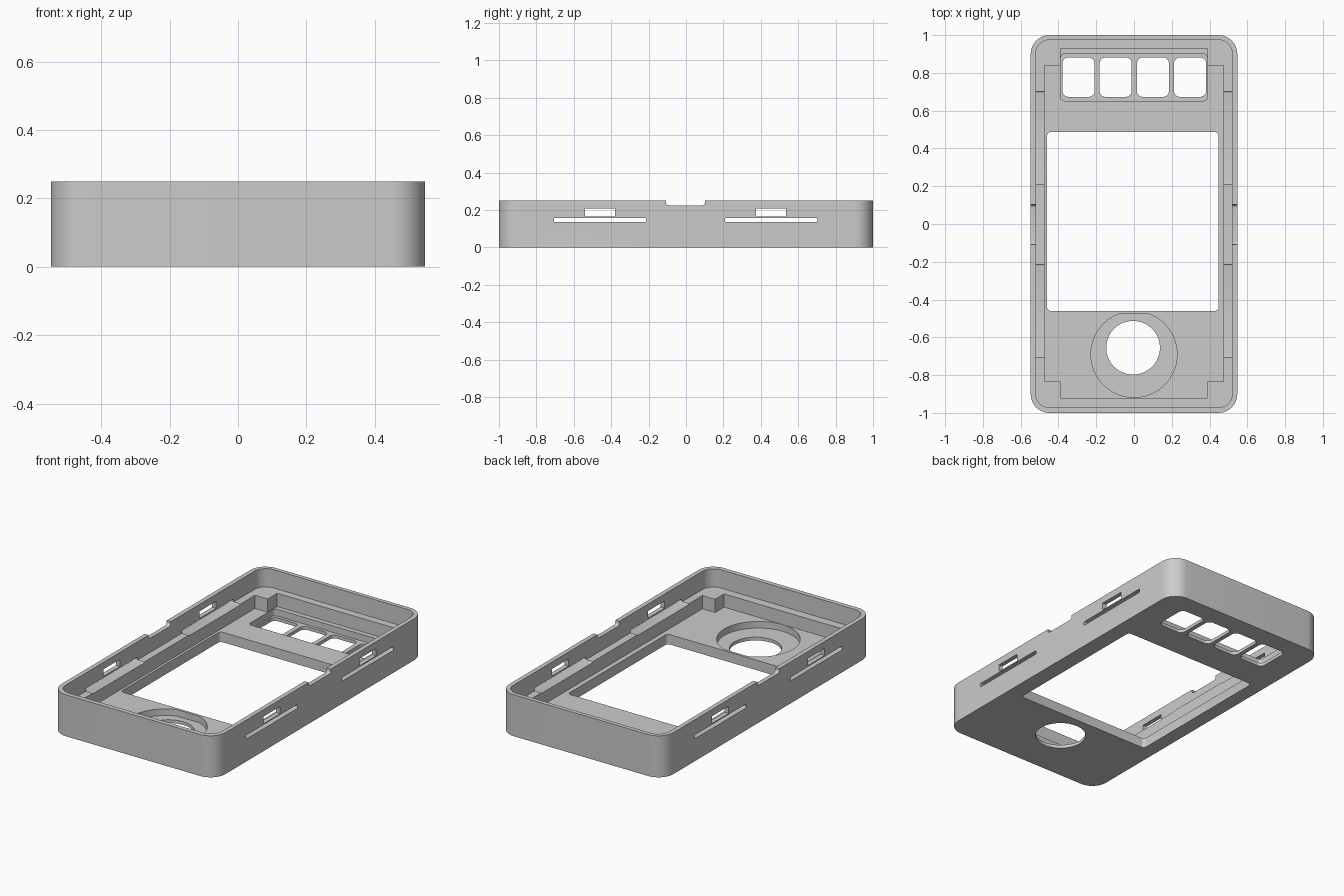
import bpy, bmesh, math

if "Cube" in bpy.data.objects:
    bpy.data.objects.remove(bpy.data.objects["Cube"])

grey = bpy.data.materials.new("mid_grey")
grey.diffuse_color = (0.6, 0.6, 0.6, 1)
grey.use_nodes = True
grey.node_tree.nodes["Principled BSDF"].inputs["Base Color"].default_value = grey.diffuse_color


def rounded(x0, x1, y0, y1, r, steps=8):
    """Outline of a rounded rectangle, counter-clockwise."""
    pts = []
    corners = [(x1 - r, y1 - r), (x0 + r, y1 - r), (x0 + r, y0 + r), (x1 - r, y0 + r)]
    for i, (cx, cy) in enumerate(corners):
        for k in range(steps + 1):
            a = math.pi / 2 * (i + k / steps)
            pts.append((cx + r * math.cos(a), cy + r * math.sin(a)))
    return pts


def circle(cx, cy, r, n=64, y_max=10):
    """Circle outline, cut flat above y_max."""
    pts = [(cx + r * math.cos(2 * math.pi * k / n), cy + r * math.sin(2 * math.pi * k / n))
           for k in range(n)]
    if all(p[1] < y_max for p in pts):
        return pts
    dx = math.sqrt(r * r - (y_max - cy) ** 2)
    low = [p for p in pts if p[1] < y_max - 1e-4]
    right = [p for p in low if p[0] > cx and p[1] >= cy]
    rest = [p for p in low if p not in right]
    return right + [(cx + dx, y_max), (cx - dx, y_max)] + rest


def prism(name, outline, low, high, sideways=False):
    """Extrude an outline along z, or (sideways) a y-z outline along x."""
    bm = bmesh.new()
    place = (lambda p: (low, p[0], p[1])) if sideways else (lambda p: (p[0], p[1], low))
    face = bm.faces.new([bm.verts.new(place(p)) for p in outline])
    new = bmesh.ops.extrude_face_region(bm, geom=[face])["geom"]
    step = (high - low, 0, 0) if sideways else (0, 0, high - low)
    bmesh.ops.translate(bm, vec=step, verts=[v for v in new if isinstance(v, bmesh.types.BMVert)])
    bmesh.ops.recalc_face_normals(bm, faces=bm.faces)
    mesh = bpy.data.meshes.new(name)
    bm.to_mesh(mesh)
    bm.free()
    mesh.materials.append(grey)
    obj = bpy.data.objects.new(name, mesh)
    bpy.context.collection.objects.link(obj)
    return obj


TOP, LEDGE, FLOOR, THIN = 0.25, 0.14, 0.06, 0.02
shell = prism("case_shell", rounded(-0.547, 0.547, -1, 1, 0.1, 12), 0, TOP)
cutters = []


def cut(name, *args, **kw):
    cutters.append(prism(name, *args, **kw))


# Upper cavity, and the deeper one that leaves four corner posts
cut("upper_cavity", rounded(-0.52, 0.52, -0.972, 0.975, 0.073, 12), LEDGE, 0.4)
a, b, top, low = 0.475, 0.39, 0.84, -0.835
cut("lower_cavity", [(b, low), (a, low), (a, top), (b, top), (b, 0.93), (-b, 0.93),
                     (-b, top), (-a, top), (-a, low), (-b, low), (-b, -0.92), (b, -0.92)],
    FLOOR, 0.2)

# Screen opening
cut("screen_opening", rounded(-0.46, 0.447, -0.46, 0.487, 0.02, 5), -0.1, 0.1)

# Dial opening in a round recess
cut("dial_recess", circle(0, -0.69, 0.228, 72, -0.475), THIN, 0.1)
cut("dial_hole", circle(-0.005, -0.655, 0.142), -0.1, 0.1)

# Four button openings in a shared recess
cut("button_recess", rounded(-0.388, 0.388, 0.652, 0.9, 0.02, 5), THIN, 0.1)
for i in range(4):
    x = -0.294 + i * 0.197
    cut("button_hole", rounded(x - 0.085, x + 0.085, 0.673, 0.882, 0.032, 6), -0.1, 0.1)

# Side clip windows, slits and the shallow rim notches
for y in (-0.46, 0.455):
    cut("clip_window", [(y - 0.08, 0.165), (y + 0.08, 0.165), (y + 0.08, 0.208),
                        (y - 0.08, 0.208)], -0.8, 0.8, sideways=True)
    cut("side_slit", rounded(y - 0.247, y + 0.247, 0.135, 0.158, 0.008, 4), -0.8, 0.8,
        sideways=True)
cut("rim_notch", rounded(-0.108, 0.102, 0.225, 0.35, 0.015, 5), -0.8, 0.8, sideways=True)

# Apply all cuts
for c in cutters:
    mod = shell.modifiers.new(c.name, "BOOLEAN")
    mod.operation, mod.solver, mod.object = "DIFFERENCE", "EXACT", c
bpy.context.view_layer.update()
result = bpy.data.meshes.new_from_object(
    shell.evaluated_get(bpy.context.evaluated_depsgraph_get()))
shell.modifiers.clear()
shell.data = result
for c in cutters:
    bpy.data.objects.remove(c)

bpy.ops.object.select_all(action="DESELECT")
shell.select_set(True)
bpy.context.view_layer.objects.active = shell
bpy.ops.object.shade_smooth_by_angle(angle=math.radians(30))
